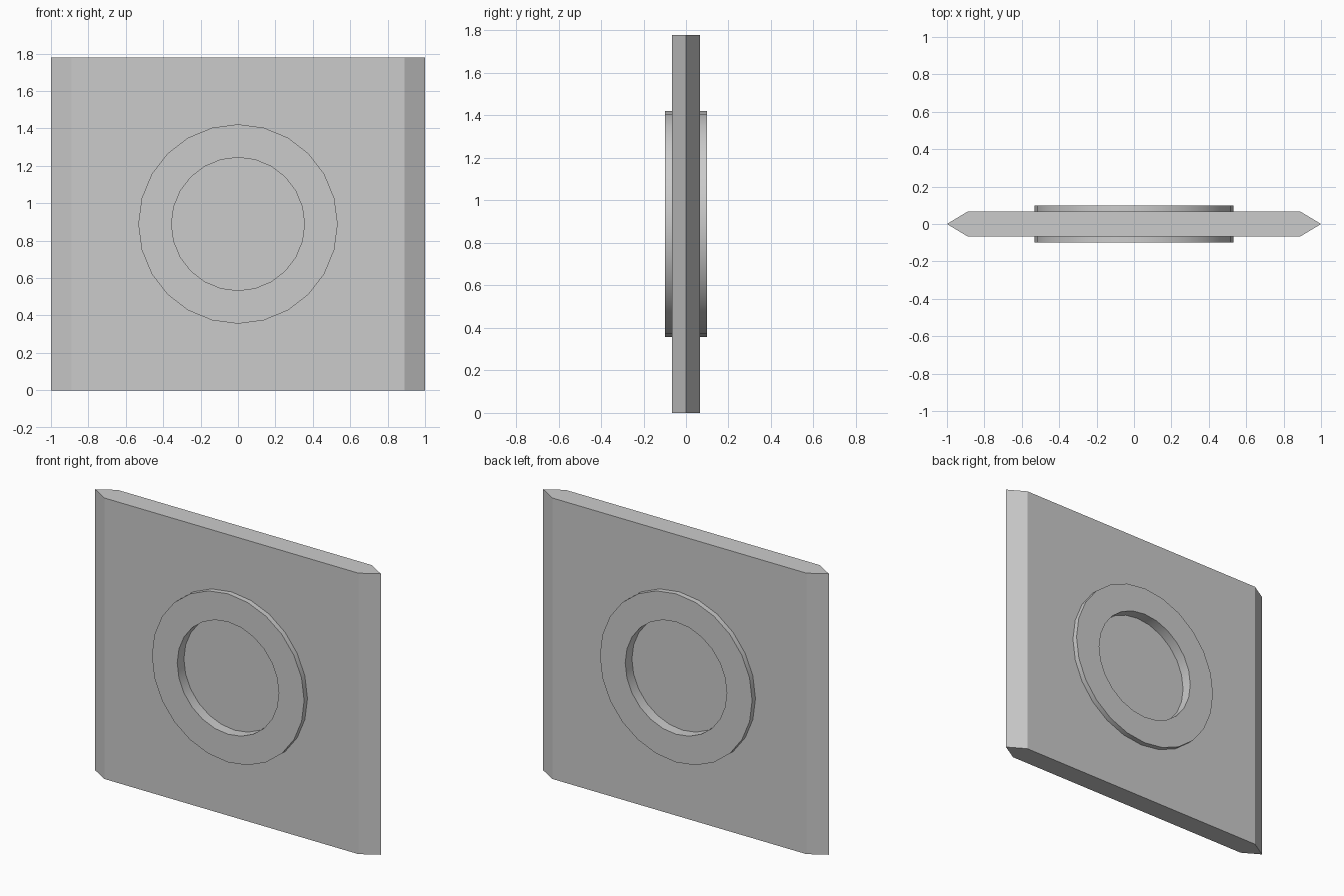
import bpy, bmesh, math
from mathutils import Matrix

cube = bpy.data.objects.get("Cube")
if cube:
    bpy.data.objects.remove(cube, do_unlink=True)

HALF = 0.889      # half height, also the half width of the flat faces
THICK = 0.0667    # half thickness of the plate

grey = bpy.data.materials.new("light_grey")
grey.use_nodes = True
COLOR = (0.6, 0.6, 0.6, 1)
grey.diffuse_color = COLOR
grey.node_tree.nodes["Principled BSDF"].inputs["Base Color"].default_value = COLOR


def add_object(name, bm):
    bmesh.ops.recalc_face_normals(bm, faces=bm.faces)
    mesh = bpy.data.meshes.new(name)
    bm.to_mesh(mesh)
    bm.free()
    mesh.materials.append(grey)
    obj = bpy.data.objects.new(name, mesh)
    bpy.context.collection.objects.link(obj)
    return obj


def disc(name, radius, y, depth):
    """24-sided disc with its axis along y and a corner at the top."""
    bm = bmesh.new()
    place = Matrix.Translation((0, y, HALF)) @ Matrix.Rotation(math.pi / 2, 4, "X")
    bmesh.ops.create_cone(bm, cap_ends=True, segments=24, radius1=radius,
                          radius2=radius, depth=depth, matrix=place)
    return add_object(name, bm)


# Plate with wedge-shaped sides
bm = bmesh.new()
outline = [(-1, 0), (-HALF, -THICK), (HALF, -THICK),
           (1, 0), (HALF, THICK), (-HALF, THICK)]
base = bm.faces.new([bm.verts.new((x, y, 0)) for x, y in outline])
top = bmesh.ops.extrude_face_region(bm, geom=[base])["geom"]
bmesh.ops.translate(bm, vec=(0, 0, 2 * HALF),
                    verts=[v for v in top if isinstance(v, bmesh.types.BMVert)])
plate = add_object("ringed_plate", bm)

# Raised ring on both faces, then a round recess sunk into each face
helpers = [(disc("ring_boss", 0.533, 0, 0.2), "UNION")]
for side, name in ((-1, "front_recess"), (1, "back_recess")):
    helpers.append((disc(name, 0.3556, side * 0.1333, 0.2), "DIFFERENCE"))

bpy.ops.object.select_all(action="DESELECT")
bpy.context.view_layer.objects.active = plate
plate.select_set(True)
for helper, operation in helpers:
    helper.hide_render = True
    mod = plate.modifiers.new(helper.name, "BOOLEAN")
    mod.operation = operation
    mod.solver = "EXACT"
    mod.object = helper
    bpy.ops.object.modifier_apply(modifier=mod.name)
    bpy.data.objects.remove(helper, do_unlink=True)

# Round walls smooth, all other edges sharp
bpy.ops.object.shade_smooth_by_angle(angle=math.radians(25))
